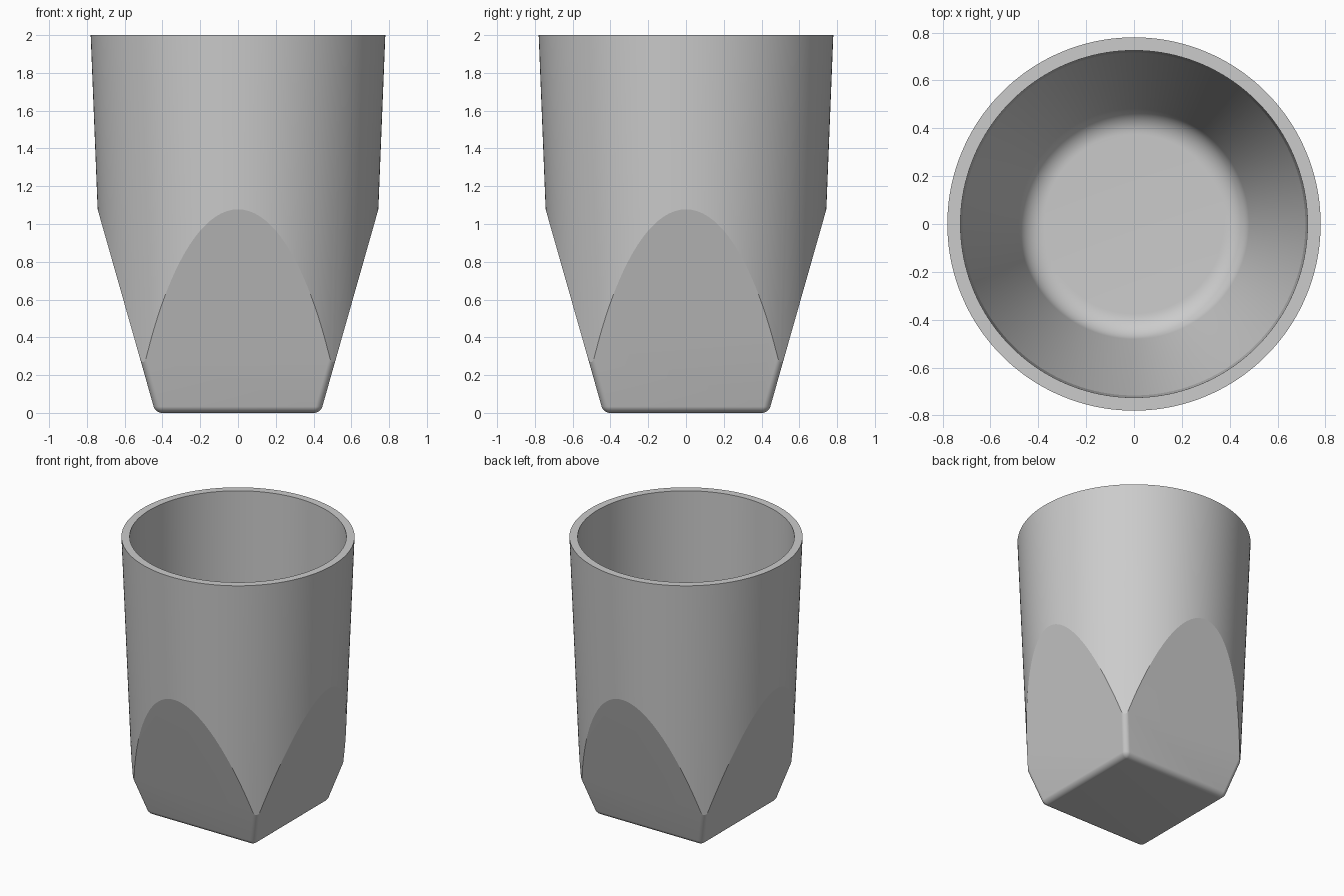
import bpy
import bmesh
import math

if "Cube" in bpy.data.objects:
    bpy.data.objects.remove(bpy.data.objects["Cube"], do_unlink=True)

SEGMENTS = 160
ROUND = 0.035      # radius of the rounded foot edges
FILLET = 0.11      # radius of the inner floor fillet
FLOOR = 0.12       # thickness of the base


def add_object(name, bm):
    bmesh.ops.recalc_face_normals(bm, faces=bm.faces)
    mesh = bpy.data.meshes.new(name)
    bm.to_mesh(mesh)
    bm.free()
    obj = bpy.data.objects.new(name, mesh)
    bpy.context.collection.objects.link(obj)
    return obj


def lathe(name, profile):
    """Revolve (radius, height) points, closing both ends with discs."""
    bm = bmesh.new()
    rings = []
    for r, z in profile:
        rings.append([bm.verts.new((r * math.cos(a), r * math.sin(a), z))
                      for a in (math.tau * i / SEGMENTS for i in range(SEGMENTS))])
    for low, high in zip(rings, rings[1:]):
        for i in range(SEGMENTS):
            j = (i + 1) % SEGMENTS
            bm.faces.new((low[i], low[j], high[j], high[i]))
    bm.faces.new(rings[0])
    bm.faces.new(rings[-1])
    return add_object(name, bm)


def tapered_block(name, bottom, slope, height):
    """Square block widening upwards, with rounded foot and corner edges."""
    bm = bmesh.new()
    bmesh.ops.create_cube(bm, size=2)
    for v in bm.verts:
        z = height if v.co.z > 0 else 0
        half = bottom + slope * z
        v.co = (v.co.x * half, v.co.y * half, z)
    edges = [e for e in bm.edges if min(v.co.z for v in e.verts) < height / 2]
    bmesh.ops.bevel(bm, geom=edges, offset=ROUND, segments=12,
                    profile=0.5, affect='EDGES')
    return add_object(name, bm)


def combine(target, cutter, operation):
    cutter.hide_render = True
    mod = target.modifiers.new(operation, 'BOOLEAN')
    mod.operation = operation
    mod.solver = 'EXACT'
    mod.object = cutter
    bpy.context.view_layer.objects.active = target
    bpy.ops.object.modifier_apply(modifier=mod.name)
    bpy.data.objects.remove(cutter, do_unlink=True)


# Outer cone, trimmed to a square foot by four sloping flats
cup = lathe("cup", [(0.696, -0.1), (0.78, 2)])
combine(cup, tapered_block("foot_block", 0.437, 0.284, 2.2), 'INTERSECT')

# Inner hollow: filleted floor, sloping lower wall, nearly upright upper wall
lean = math.atan(0.277)
fillet = [(0.375 + FILLET * math.sin(a), FLOOR + FILLET * (1 - math.cos(a)))
          for a in ((math.pi / 2 - lean) * i / 12 for i in range(13))]
foot_r, foot_z = fillet[-1]
break_z = 1.05
hollow = fillet + [(foot_r + (break_z - foot_z) * math.tan(lean), break_z),
                   (0.725, 2), (0.729, 2.1)]
combine(cup, lathe("hollow", hollow), 'DIFFERENCE')

# Single grey finish
grey = bpy.data.materials.new("light grey")
grey.use_nodes = True
colour = (0.6, 0.6, 0.6, 1)
grey.diffuse_color = colour
grey.node_tree.nodes["Principled BSDF"].inputs["Base Color"].default_value = colour
cup.data.materials.clear()
cup.data.materials.append(grey)
for poly in cup.data.polygons:
    poly.material_index = 0

bpy.ops.object.select_all(action='DESELECT')
cup.select_set(True)
bpy.context.view_layer.objects.active = cup
bpy.ops.object.shade_smooth_by_angle(angle=math.radians(10))
